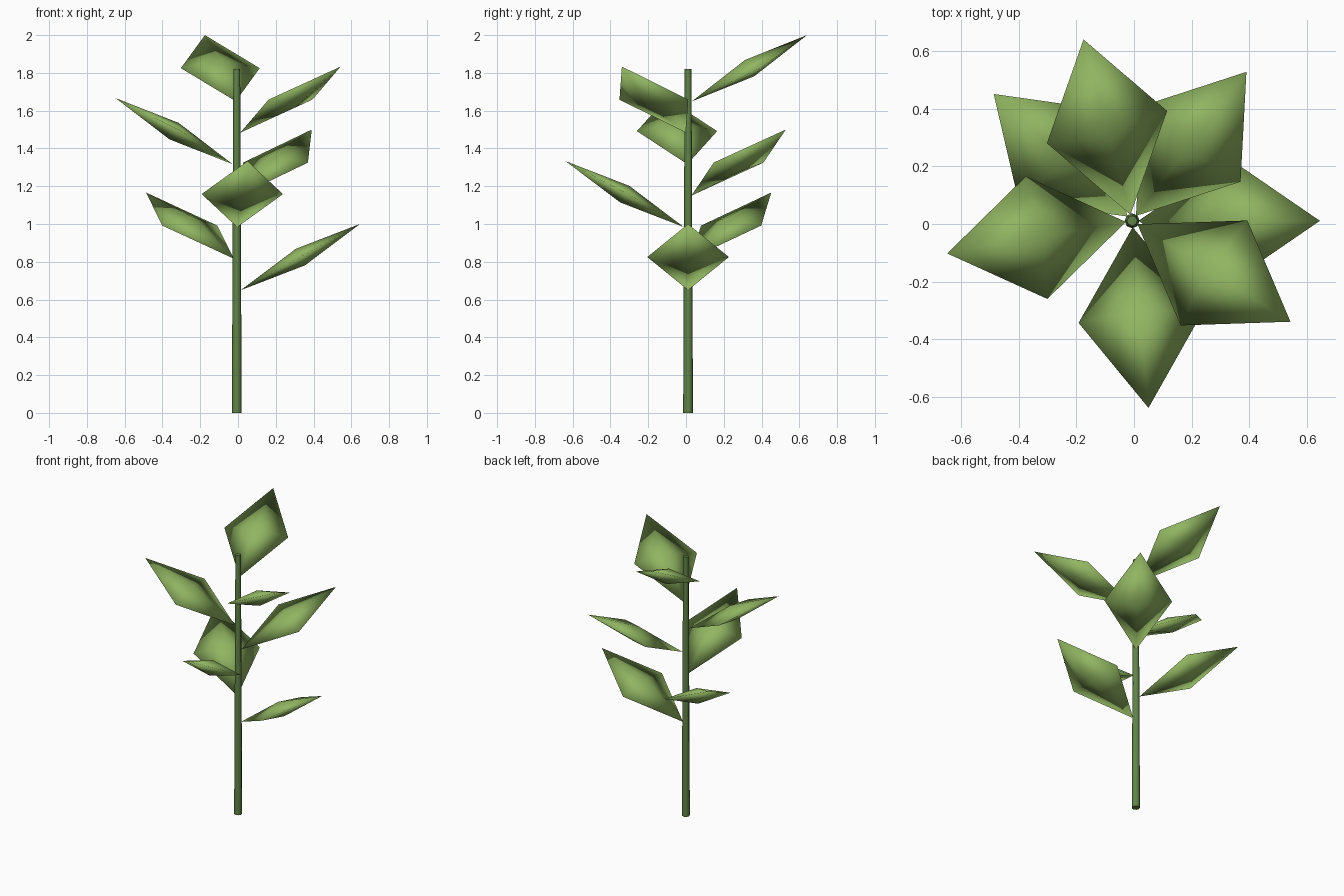
import bpy, bmesh, math
from mathutils import Matrix, Vector

cube = bpy.data.objects.get("Cube")
if cube:
    bpy.data.objects.remove(cube, do_unlink=True)


def make_material(name, rgb):
    mat = bpy.data.materials.new(name)
    mat.use_nodes = True
    mat.diffuse_color = (*rgb, 1)
    bsdf = next(n for n in mat.node_tree.nodes if n.type == 'BSDF_PRINCIPLED')
    bsdf.inputs["Base Color"].default_value = (*rgb, 1)
    return mat


def make_object(name, bm, mat):
    bmesh.ops.recalc_face_normals(bm, faces=bm.faces)
    mesh = bpy.data.meshes.new(name)
    bm.to_mesh(mesh)
    bm.free()
    mesh.materials.append(mat)
    mesh.shade_smooth()
    obj = bpy.data.objects.new(name, mesh)
    bpy.context.collection.objects.link(obj)
    return obj


leaf_green = make_material("leaf green", (0.28, 0.46, 0.12))
stem_green = make_material("stem green", (0.12, 0.23, 0.065))

# The stem stands slightly off centre so the whole plant is centred
CENTRE = Vector((-0.0065, 0.011, 0))
STEM_HEIGHT = 1.82

# Tapered stem with crisp caps
bm = bmesh.new()
bmesh.ops.create_cone(bm, cap_ends=True, segments=8, radius1=0.026, radius2=0.018,
                      depth=STEM_HEIGHT,
                      matrix=Matrix.Translation(CENTRE + Vector((0, 0, STEM_HEIGHT / 2))))
stem = make_object("stem", bm, stem_green)
bpy.ops.object.select_all(action='DESELECT')
stem.select_set(True)
bpy.context.view_layer.objects.active = stem
bpy.ops.object.shade_smooth_by_angle(angle=math.radians(50))

# Leaves: soft-shaded flat diamonds spiralling up by the golden angle
LEAVES = 7
BASE_RADIUS, TIP_RADIUS, RISE = 0.022, 0.652, 0.35
HALF_WIDTH, HALF_THICK = 0.216, 0.05
run = TIP_RADIUS - BASE_RADIUS
half_length = math.hypot(run, RISE) / 2
tilt = math.atan2(RISE, run)

for i in range(LEAVES):
    bm = bmesh.new()
    # Four-sided double pyramid along x
    ring = [bm.verts.new(p) for p in ((half_length, 0, 0), (0, HALF_WIDTH, 0),
                                      (-half_length, 0, 0), (0, -HALF_WIDTH, 0))]
    for side in (1, -1):
        peak = bm.verts.new((0, 0, side * HALF_THICK))
        for a, b in zip(ring, ring[1:] + ring[:1]):
            bm.faces.new((a, b, peak) if side > 0 else (b, a, peak))
    base_z = 0.65 + i / 6
    placing = (Matrix.Translation(CENTRE + Vector((0, 0, base_z + RISE / 2)))
               @ Matrix.Rotation(math.radians(137.5 * i), 4, 'Z')
               @ Matrix.Translation(((BASE_RADIUS + TIP_RADIUS) / 2, 0, 0))
               @ Matrix.Rotation(-tilt, 4, 'Y'))
    bm.transform(placing)
    make_object(f"leaf_{i + 1}", bm, leaf_green)
